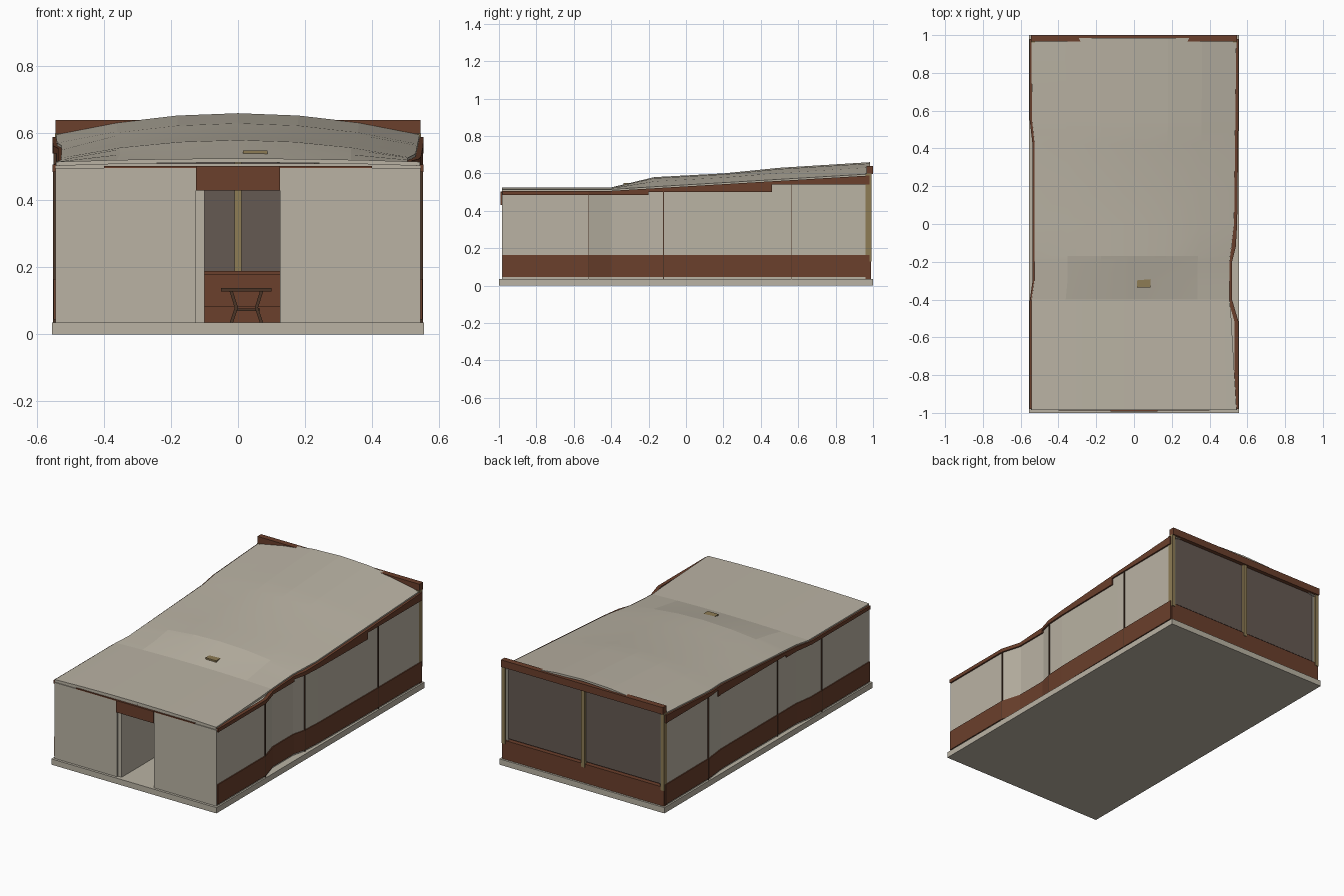
import bpy
import bmesh
from math import radians
from mathutils import Matrix

cube = bpy.data.objects.get("Cube")
if cube:
    bpy.data.objects.remove(cube, do_unlink=True)


def material(name, r, g, b):
    m = bpy.data.materials.new(name)
    m.use_nodes = True
    m.diffuse_color = (r, g, b, 1)
    m.node_tree.nodes["Principled BSDF"].inputs["Base Color"].default_value = (r, g, b, 1)
    return m


plaster = material("warm plaster", 0.49, 0.45, 0.37)
wood = material("red brown wood", 0.145, 0.05, 0.025)
glass = material("smoky glass", 0.13, 0.10, 0.085)
tan = material("tan timber", 0.27, 0.20, 0.09)
dark = material("dark wood", 0.07, 0.035, 0.02)


def finish(name, bm, mat):
    bmesh.ops.recalc_face_normals(bm, faces=bm.faces)
    me = bpy.data.meshes.new(name)
    bm.to_mesh(me)
    bm.free()
    me.materials.append(mat)
    ob = bpy.data.objects.new(name, me)
    bpy.context.collection.objects.link(ob)
    return ob


def box(name, x, y, z, mat):
    bm = bmesh.new()
    size = (x[1] - x[0], y[1] - y[0], z[1] - z[0])
    mid = (sum(x) / 2, sum(y) / 2, sum(z) / 2)
    bmesh.ops.create_cube(bm, size=1, matrix=Matrix.Translation(mid) @ Matrix.Diagonal((*size, 1)))
    return finish(name, bm, mat)


def loft(name, sections, mat):
    """Bridge matching closed cross-sections and cap both ends."""
    bm = bmesh.new()
    rings = [[bm.verts.new(p) for p in s] for s in sections]
    n = len(rings[0])
    for a, b in zip(rings, rings[1:]):
        for i in range(n):
            j = (i + 1) % n
            bm.faces.new((a[i], a[j], b[j], b[i]))
    bm.faces.new(rings[0])
    bm.faces.new(rings[-1])
    return finish(name, bm, mat)


def along(points, y):
    """Linear interpolation through (y, value) points."""
    if y <= points[0][0]:
        return points[0][1]
    for (a, u), (b, v) in zip(points, points[1:]):
        if y <= b:
            return u + (v - u) * (y - a) / (b - a)
    return points[-1][1]


# Roof heights at the eaves and along the crown
EAVES = [(-0.985, 0.515), (-0.4, 0.515), (0.985, 0.597)]
CROWN = [(-0.985, 0.525), (-0.4, 0.525), (-0.17, 0.58), (0.2, 0.6), (0.5, 0.63), (0.985, 0.66)]
# Plan lines of the bent side walls and of the roof edges
WALL = {"left": [(-0.98, 0.545), (-0.52, 0.545), (-0.4, 0.51), (-0.2, 0.51),
                 (-0.12, 0.53), (0, 0.537), (0.5, 0.543), (0.98, 0.545)],
        "right": [(-0.98, -0.545), (-0.42, -0.545), (-0.3, -0.528),
                  (0.42, -0.528), (0.55, -0.543), (0.98, -0.545)]}
EDGE = {"left": [(-0.985, 0.543), (-0.5, 0.515), (-0.4, 0.506), (-0.2, 0.506),
                 (0, 0.53), (0.985, 0.542)],
        "right": [(-0.985, -0.543), (-0.4, -0.543), (-0.3, -0.528),
                  (0.42, -0.526), (0.55, -0.54), (0.985, -0.543)]}


def wall_strip(name, side, y0, y1, inner, outer, low, high, mat):
    """Upright strip that follows a side wall, offset outward from its plan line."""
    plan = WALL[side]
    s = 1 if side == "left" else -1
    ys = {y0, y1} | {y for y, _ in plan + EAVES if y0 < y < y1}
    sections = []
    for y in sorted(ys):
        x = along(plan, y)
        a, b = x + s * inner, x + s * outer
        top = high(y)
        sections.append([(a, y, low), (b, y, low), (b, y, top), (a, y, top)])
    return loft(name, sections, mat)


# Floor slab
box("floor_slab", (-0.555, 0.555), (-1, 1), (0, 0.035), plaster)

# Side walls with base boards, stepped eaves trim and panel seams
for side in ("left", "right"):
    wall_strip(side + "_wall", side, -0.98, 0.98, -0.035, 0, 0.035,
               lambda y: along(EAVES, y) - 0.013, plaster)
    wall_strip(side + "_base_board", side, -0.98, 0.98, -0.01, 0.006, 0.045,
               lambda y: 0.165, wood)
    for i, (y0, y1, low) in enumerate([(-0.98, -0.2, 0.485), (-0.2, 0.46, 0.5), (0.46, 0.98, 0.54)]):
        wall_strip(f"{side}_eaves_trim_{i + 1}", side, y0, y1, -0.012, 0.009, low,
                   lambda y: along(EAVES, y) - 0.008, wood)
    for i, y in enumerate((-0.52, -0.12, 0.565)):
        wall_strip(f"{side}_seam_{i + 1}", side, y - 0.002, y + 0.002, -0.01, 0.007, 0.035,
                   lambda y: along(EAVES, y) - 0.02, dark)

# Arched roof sheet
roof_ys = sorted({y for pts in (CROWN, *EDGE.values()) for y, _ in pts})
sections = []
for y in roof_ys:
    eave, crown = along(EAVES, y), along(CROWN, y)
    top = []
    for k in range(-3, 4):
        t = k / 3
        half = along(EDGE["left"], y) if t > 0 else -along(EDGE["right"], y)
        top.append((t * half, y, eave + (crown - eave) * (1 - t * t)))
    sections.append(top + [(x, y, z - 0.012) for x, y, z in reversed(top)])
roof = loft("roof", sections, plaster)
bpy.context.view_layer.objects.active = roof
roof.select_set(True)
bpy.ops.object.shade_smooth_by_angle(angle=radians(4))
roof.select_set(False)
box("roof_hatch", (0.015, 0.088), (-0.335, -0.292), (0.53, 0.549), tan)

# Front wall, entrance and hallway partition
box("front_wall_right", (-0.545, -0.125), (-0.985, -0.955), (0.035, 0.497), plaster)
box("front_wall_left", (0.125, 0.545), (-0.985, -0.955), (0.035, 0.497), plaster)
box("front_roof_beam", (-0.54, 0.54), (-0.98, -0.955), (0.495, 0.51), plaster)
box("front_trim", (-0.4, 0.4), (-0.987, -0.96), (0.496, 0.502), wood)
box("door_header", (-0.125, 0.125), (-0.992, -0.955), (0.43, 0.502), wood)
box("hall_partition", (-0.125, -0.10), (-0.975, -0.4), (0.035, 0.495), plaster)

# Glazed back wall
box("back_glass", (-0.54, 0.54), (0.968, 0.976), (0.16, 0.6), glass)
box("back_base_board", (-0.545, 0.545), (0.96, 0.988), (0.035, 0.15), wood)
box("back_header", (-0.545, 0.545), (0.965, 1), (0.597, 0.64), wood)
for name, x in (("right", -0.535), ("middle", 0), ("left", 0.535)):
    box(name + "_mullion", (x - 0.011, x + 0.011), (0.96, 0.992), (0.13, 0.6), tan)

# Bench below the window
box("bench_back", (-0.5, 0.5), (0.93, 0.96), (0.035, 0.178), wood)
box("bench_ledge", (-0.5, 0.5), (0.91, 0.965), (0.178, 0.19), wood)
box("bench_seat", (-0.5, 0.5), (0.84, 0.93), (0.035, 0.083), wood)

# Trestle table
box("table_top", (-0.05, 0.10), (0.3, 0.55), (0.128, 0.138), dark)
box("table_rail", (-0.01, 0.065), (0.41, 0.43), (0.07, 0.078), dark)
for end, y in (("front", 0.34), ("back", 0.5)):
    for side, s in (("right", -1), ("left", 1)):
        foot, head = 0.025 + s * 0.045, 0.025 + s * 0.03
        loft(f"table_{end}_{side}_leg",
             [[(x - 0.005, y, z), (x + 0.005, y, z), (x + 0.005, y + 0.012, z), (x - 0.005, y + 0.012, z)]
              for x, z in ((foot, 0.035), (head, 0.08), (foot, 0.128))], dark)
